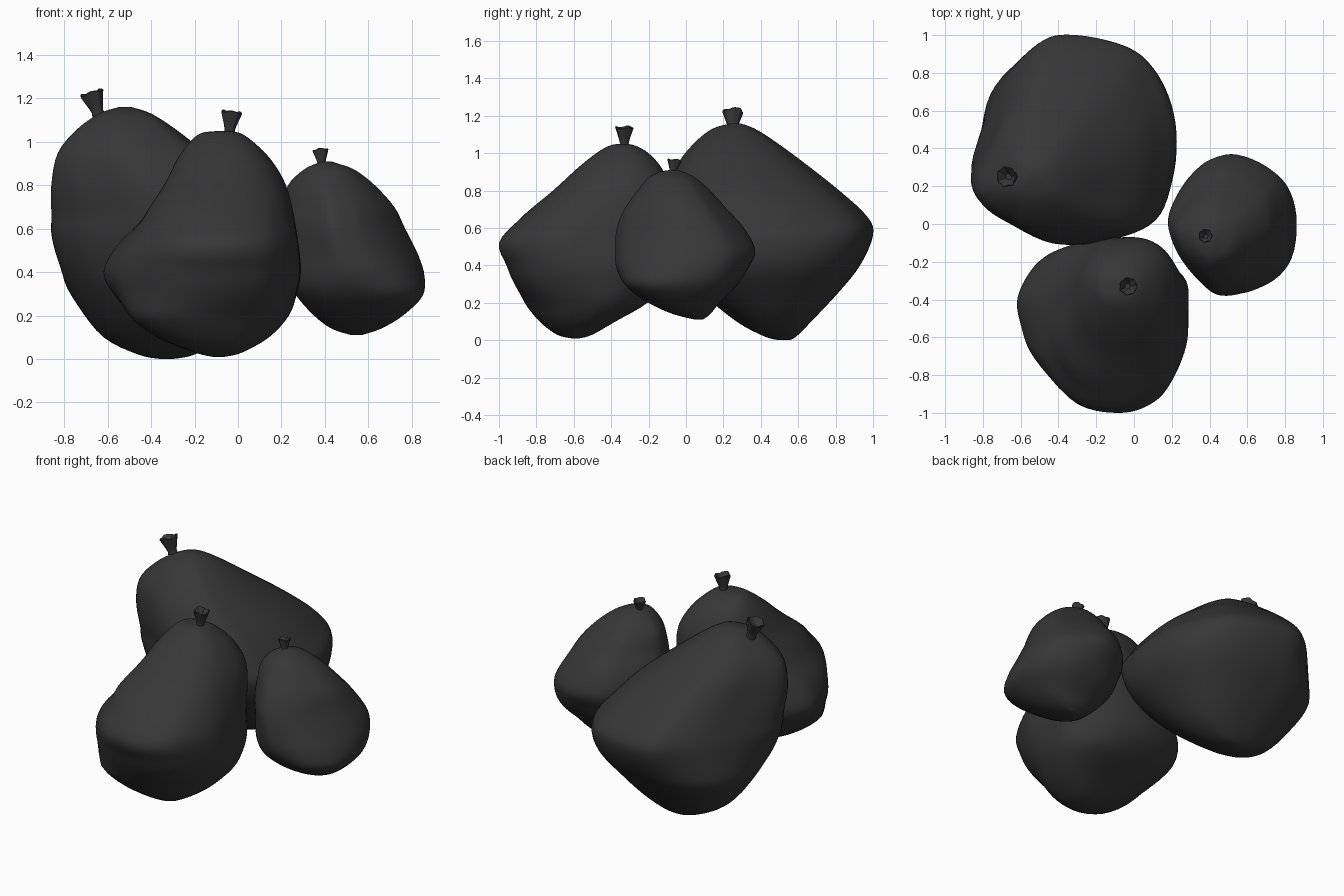
import bpy, bmesh, math
from mathutils import Vector

if "Cube" in bpy.data.objects:
    bpy.data.objects.remove(bpy.data.objects["Cube"], do_unlink=True)


def make_material(name, color):
    mat = bpy.data.materials.new(name)
    mat.use_nodes = True
    mat.diffuse_color = (*color, 1)
    shader = mat.node_tree.nodes["Principled BSDF"]
    shader.inputs["Base Color"].default_value = (*color, 1)
    shader.inputs["Roughness"].default_value = 0.7
    return mat


charcoal = make_material("charcoal plastic", (0.038, 0.038, 0.038))


def smooth_path(points, steps, closed=False):
    """Catmull-Rom interpolation of tuples of any length."""
    pts = [Vector(p) / 100 for p in points]
    count = len(pts)

    def at(i):
        return pts[i % count] if closed else pts[max(0, min(count - 1, i))]

    path = []
    for i in range(count if closed else count - 1):
        a, b, c, d = (at(i + k) for k in (-1, 0, 1, 2))
        for s in range(steps):
            t = s / steps
            path.append((b * 2 + (c - a) * t + (a * 2 - b * 5 + c * 4 - d) * t * t
                         + (b * 3 - a - c * 3 + d) * t ** 3) / 2)
    return path if closed else path + [pts[-1]]


def loft(name, rings, sharp):
    """Skin a stack of rings, closing each end with a fan."""
    bm = bmesh.new()
    rows = [[bm.verts.new(p) for p in ring] for ring in rings]
    n = len(rows[0])
    for low, high in zip(rows, rows[1:]):
        for i in range(n):
            j = (i + 1) % n
            bm.faces.new((low[i], low[j], high[j], high[i]))
    for row in (rows[0], rows[-1]):
        tip = bm.verts.new(sum((v.co for v in row), Vector()) / n)
        for i in range(n):
            bm.faces.new((row[i], row[(i + 1) % n], tip))
    bmesh.ops.recalc_face_normals(bm, faces=bm.faces)
    mesh = bpy.data.meshes.new(name)
    bm.to_mesh(mesh)
    bm.free()
    mesh.materials.append(charcoal)
    obj = bpy.data.objects.new(name, mesh)
    bpy.context.collection.objects.link(obj)
    bpy.ops.object.select_all(action='DESELECT')
    obj.select_set(True)
    bpy.context.view_layer.objects.active = obj
    bpy.ops.object.shade_smooth_by_angle(angle=math.radians(sharp))


def round_section(direction, skew):
    """Point of a full, diagonally skewed oval that fills a unit box."""
    c, s = direction
    p = 2.35
    reach = math.sqrt((1 - skew * skew) / (1 - 2 * skew * c * s))
    return direction * reach * (abs(c) ** p + abs(s) ** p) ** (-1 / p)


def sack(name, outline, profile, belly, reach):
    """Belly follows the outline; the ends round off into skewed ovals."""
    plan = smooth_path(outline, 5, closed=True)
    spans = [(min(p[k] for p in plan), max(p[k] for p in plan)) for k in (0, 1)]
    unit = [Vector([2 * (p[k] - lo) / (hi - lo) - 1 for k, (lo, hi) in enumerate(spans)])
            for p in plan]
    rings = []
    for z, x0, x1, y0, y1, skew in smooth_path(profile, 4):
        weight = max(0, 1 - ((z - belly) / reach) ** 2)
        ring = []
        for q in unit:
            u, v = round_section(q.normalized(), skew).lerp(q, weight)
            ring.append(((x0 + x1 + u * (x1 - x0)) / 2, (y0 + y1 + v * (y1 - y0)) / 2, z))
        rings.append(ring)
    loft(name, rings, 60)


def gathered_neck(name, base, top, radius):
    """Pleated, flared knot with a sunken mouth."""
    base, top = Vector(base), Vector(top)
    axis = top - base
    turn = Vector((0, 0, 1)).rotation_difference(axis)
    shape = [(.6, -.25, 0), (.5, .1, .03), (.62, .35, .05), (.88, .75, .06),
             (1, .95, .07), (.92, 1, .08), (.65, .85, .08), (.3, .6, .08)]
    rings = []
    for r, h, pleat in shape:
        ring = []
        for i in range(28):
            a = math.tau * i / 28
            rr = radius * r * (1 + pleat * math.cos(7 * a))
            wave = .05 * math.sin(3 * a) * max(h, 0)
            ring.append(base + axis * (h + wave)
                        + turn @ Vector((rr * math.cos(a), rr * math.sin(a), 0)))
        rings.append(ring)
    loft(name, rings, 40)


# Profiles are in hundredths: height, x limits, y limits, diagonal skew
# Large sack at the back
sack("large_sack",
     [(22, 48), (16, 71), (4, 89), (-15, 97), (-36, 100), (-48, 96), (-61, 82),
      (-72, 62), (-86, 30), (-78, 12), (-60, 0), (-36, -11), (-10, -9), (13, 0), (20, 20)],
     [(0, -36, -30, 50, 55, 0), (2, -46, -20, 42, 59, 0), (10, -62, -5, 27, 67, 0),
      (25, -74, 10, 9, 81, -5), (40, -82, 21, -3, 93, -5), (56, -86, 22, -10, 100, 0),
      (66, -86, 15, -11, 97, 0), (80, -86, 3, -10, 82, 0), (95, -83, -15, -4, 63, 0),
      (106, -74, -29, 5, 48, 0), (113, -64, -40, 14, 37, 0), (116, -55, -49, 24, 29, 0)],
     .8, .45)
gathered_neck("large_sack_neck", (-.645, .25, 1.13), (-.677, .25, 1.228), .054)

# Middle sack at the front
sack("front_sack",
     [(28, -48), (27, -29), (15, -18), (0, -10), (-20, -7), (-40, -11), (-53, -20),
      (-62, -38), (-60, -55), (-53, -73), (-33, -95), (-8, -100), (10, -94), (20, -82),
      (27, -65)],
     [(1, -12, -6, -61, -57, 0), (3, -20, 2, -69, -50, 10), (10, -37, 14, -78, -38, 20),
      (20, -50, 23, -86, -21, 20), (30, -58, 27, -92, -13, 15), (40, -62, 29, -96, -10, 5),
      (52, -56, 28, -100, -8, 5), (64, -45, 26, -90, -7, 10), (80, -34, 22, -71, -8, 10),
      (92, -28, 15, -58, -13, 5), (100, -22, 7, -48, -20, 0), (104, -17, 1, -41, -27, 0),
      (105, -9, -5, -36, -32, 0)],
     .44, .25)
gathered_neck("front_sack_neck", (-.04, -.33, 1.045), (-.03, -.33, 1.14), .047)

# Small sack at the side
sack("small_sack",
     [(86, 0), (84, 18), (75, 28), (56, 37), (42, 34), (33, 27), (24, 16), (19, 5),
      (21, -6), (27, -18), (37, -30), (47, -38), (56, -37), (66, -32), (77, -20)],
     [(11, 52, 57, 5, 9, 0), (14, 43, 66, -7, 13, 0), (20, 35, 76, -20, 18, -5),
      (29, 27, 85, -32, 27, -5), (38, 22, 86, -37, 33, 0), (48, 19, 83, -38, 37, 0),
      (60, 18, 77, -37, 31, 0), (70, 20, 72, -33, 22, 0), (80, 23, 63, -26, 13, 0),
      (87, 30, 54, -20, 5, 0), (90, 36, 46, -14, -1, 0), (91, 39, 43, -9, -5, 0)],
     .65, .35)
gathered_neck("small_sack_neck", (.385, -.07, .895), (.378, -.062, .965), .036)
